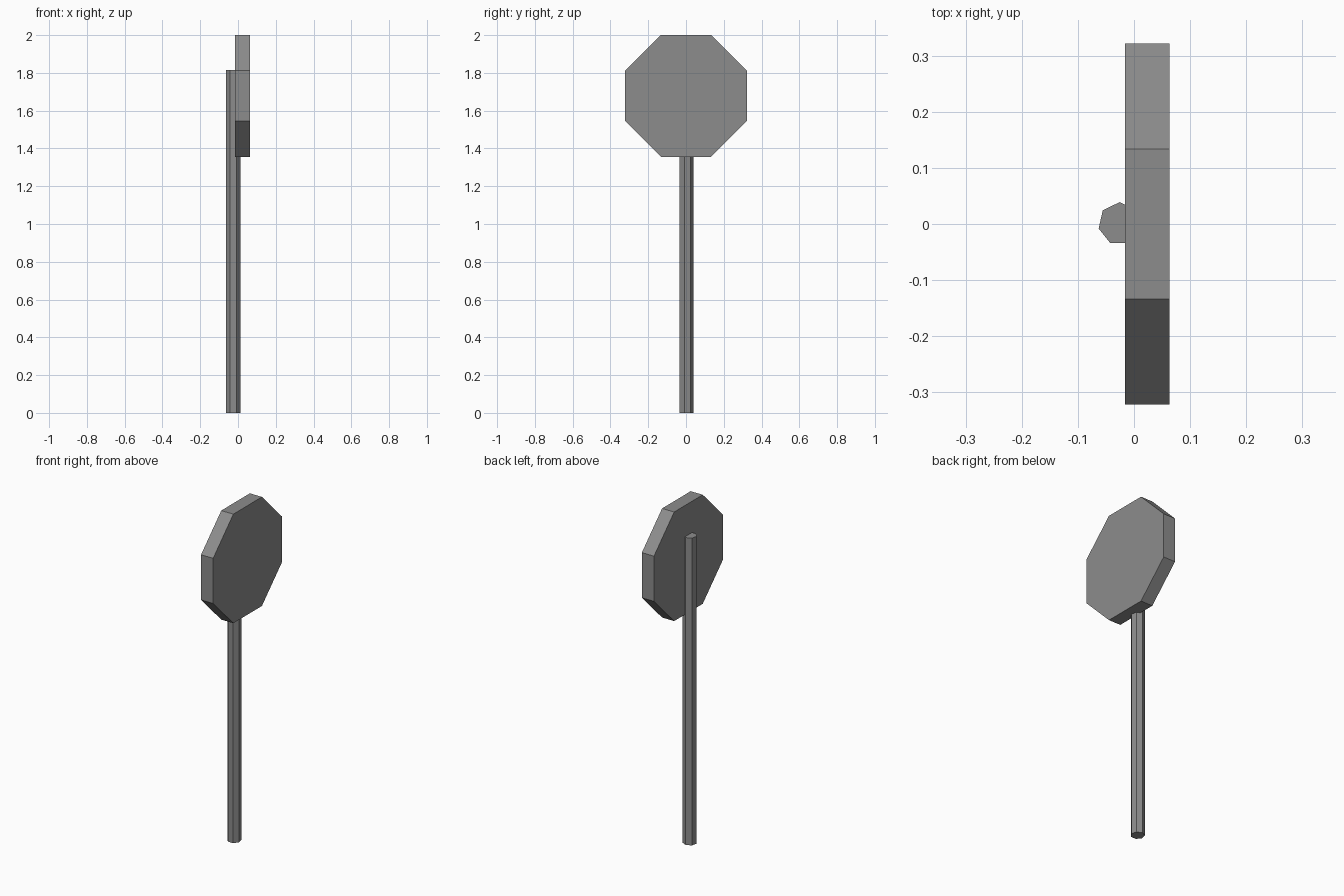
import bpy, bmesh, math

if "Cube" in bpy.data.objects:
    bpy.data.objects.remove(bpy.data.objects["Cube"])

# Dark grey paint shared by both parts
grey = bpy.data.materials.new("dark_grey")
grey.diffuse_color = (0.265, 0.265, 0.265, 1)
grey.use_nodes = True
grey.node_tree.nodes["Principled BSDF"].inputs["Base Color"].default_value = grey.diffuse_color


def prism(name, profile, axis, start, depth):
    """Extrude a 2D profile along x or z."""
    place = (lambda a, b: (start, a, b)) if axis == 'x' else (lambda a, b: (a, b, start))
    step = (depth, 0, 0) if axis == 'x' else (0, 0, depth)
    bm = bmesh.new()
    base = bm.faces.new([bm.verts.new(place(a, b)) for a, b in profile])
    cap = bmesh.ops.extrude_face_region(bm, geom=[base], use_keep_orig=True)
    bmesh.ops.translate(bm, vec=step,
                        verts=[g for g in cap['geom'] if isinstance(g, bmesh.types.BMVert)])
    bmesh.ops.recalc_face_normals(bm, faces=bm.faces)
    mesh = bpy.data.meshes.new(name)
    bm.to_mesh(mesh)
    bm.free()
    mesh.materials.append(grey)
    obj = bpy.data.objects.new(name, mesh)
    bpy.context.collection.objects.link(obj)
    return obj


def ring(sides, radius, centre, first_angle):
    """Corners of a regular polygon."""
    angles = [first_angle + math.tau * i / sides for i in range(sides)]
    return [(centre[0] + radius * math.cos(t), centre[1] + radius * math.sin(t)) for t in angles]


# Seven-sided post
prism("post", ring(7, 0.0385, (-0.0255, 0.0005), math.pi / 2), 'z', 0, 1.815)

# Octagonal sign plate facing +x, its back overlapping the post
apothem = 0.322
prism("sign_plate", ring(8, apothem / math.cos(math.pi / 8), (0, 2 - apothem), math.pi / 8),
      'x', -0.016, 0.079)
